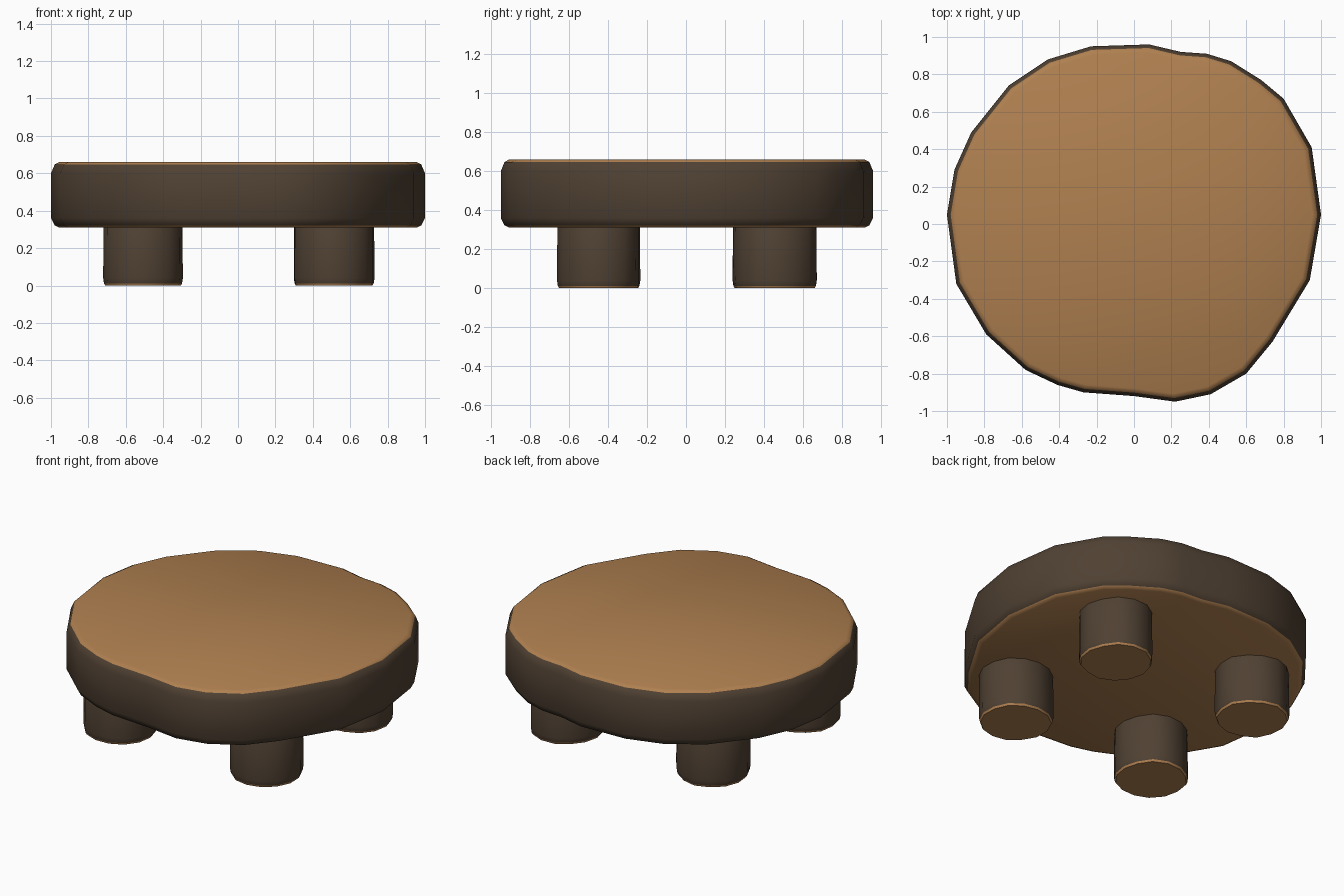
import bpy
import bmesh
import math
import random

random.seed(4)

cube = bpy.data.objects.get("Cube")
if cube:
    bpy.data.objects.remove(cube, do_unlink=True)


def make_material(name, colour):
    mat = bpy.data.materials.new(name)
    mat.use_nodes = True
    mat.diffuse_color = colour
    mat.node_tree.nodes["Principled BSDF"].inputs["Base Color"].default_value = colour
    return mat


bark = make_material("dark_bark", (0.08, 0.053, 0.033, 1))
wood = make_material("cut_wood", (0.43, 0.215, 0.08, 1))


def log_slice(name, outline, rings, location=(0, 0, 0)):
    """Stack scaled copies of an outline; ends and their rims are cut wood."""
    bm = bmesh.new()
    loops = [[bm.verts.new((x * s, y * s, z)) for x, y in outline] for z, s in rings]
    count = len(outline)
    last = len(loops) - 2
    for level, (low, high) in enumerate(zip(loops, loops[1:])):
        for i in range(count):
            j = (i + 1) % count
            face = bm.faces.new((low[i], low[j], high[j], high[i]))
            face.material_index = 1 if level in (0, last) else 0
    for loop in (loops[0], loops[-1]):
        bm.faces.new(loop).material_index = 1
    bmesh.ops.recalc_face_normals(bm, faces=bm.faces)
    mesh = bpy.data.meshes.new(name)
    bm.to_mesh(mesh)
    bm.free()
    mesh.materials.append(bark)
    mesh.materials.append(wood)
    obj = bpy.data.objects.new(name, mesh)
    obj.location = location
    bpy.context.collection.objects.link(obj)
    bpy.ops.object.select_all(action="DESELECT")
    obj.select_set(True)
    bpy.context.view_layer.objects.active = obj
    bpy.ops.object.shade_smooth_by_angle(angle=math.radians(40))
    return obj


# Table top: an uneven slice of trunk with worn rims
trunk_outline = [
    (1.0, 0.05), (0.95, 0.41), (0.8, 0.67), (0.68, 0.77), (0.52, 0.87),
    (0.39, 0.91), (0.25, 0.92), (0.08, 0.96), (-0.23, 0.95), (-0.46, 0.88),
    (-0.67, 0.74), (-0.87, 0.49), (-0.96, 0.29), (-1.0, 0.05), (-0.95, -0.32),
    (-0.79, -0.59), (-0.58, -0.78), (-0.41, -0.86), (-0.27, -0.9), (0, -0.92),
    (0.22, -0.95), (0.41, -0.91), (0.6, -0.8), (0.74, -0.63), (0.94, -0.3),
]
log_slice("table_top", trunk_outline,
          [(0.31, 0.955), (0.322, 0.98), (0.36, 1), (0.6, 1), (0.647, 0.98), (0.66, 0.955)])

# Legs: four short round logs, each slightly irregular
SIDES = 14
for side, x in (("left", 0.515), ("right", -0.505)):
    for end, y in (("front", -0.45), ("back", 0.455)):
        turn = random.uniform(0, 1)
        outline = []
        for i in range(SIDES):
            a = turn + math.tau * i / SIDES
            r = random.uniform(0.208, 0.222)
            outline.append((r * math.cos(a), r * math.sin(a)))
        log_slice(f"{end}_{side}_leg", outline,
                  [(0, 0.95), (0.012, 0.98), (0.04, 1), (0.32, 0.99), (0.33, 0.97)],
                  (x, y, 0))
